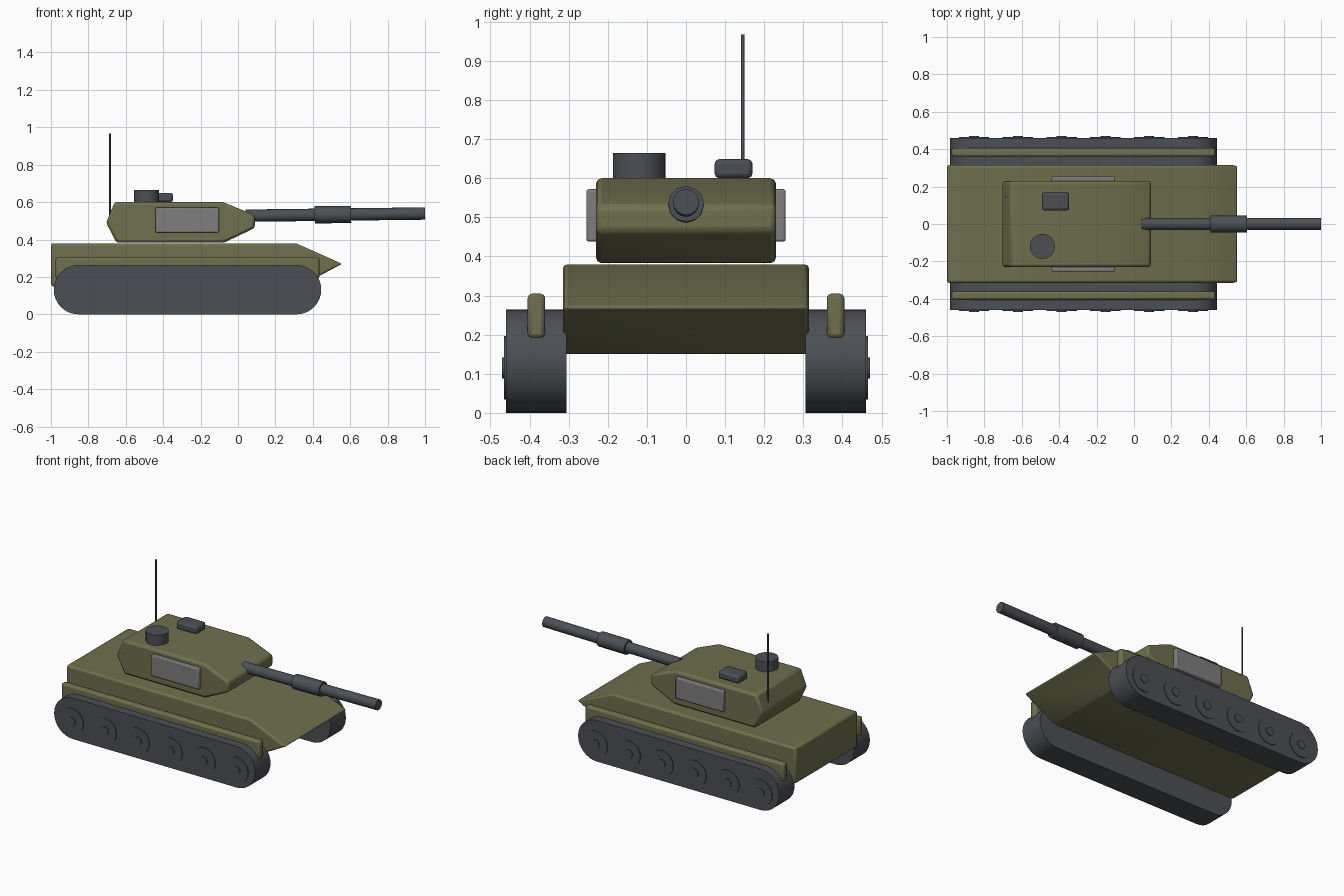
import bpy
import bmesh
import math
from mathutils import Matrix, Vector

cube = bpy.data.objects.get("Cube")
if cube:
    bpy.data.objects.remove(cube, do_unlink=True)


def material(name, rgb):
    mat = bpy.data.materials.new(name)
    mat.use_nodes = True
    mat.diffuse_color = (*rgb, 1)
    mat.node_tree.nodes["Principled BSDF"].inputs["Base Color"].default_value = (*rgb, 1)
    return mat


OLIVE = material("olive paint", (0.16, 0.16, 0.075))
DARK = material("dark steel", (0.072, 0.078, 0.09))
GREY = material("plain grey", (0.21, 0.21, 0.21))


def finish(name, bm, mat, bevel=0, segments=2):
    bmesh.ops.recalc_face_normals(bm, faces=bm.faces)
    mesh = bpy.data.meshes.new(name)
    bm.to_mesh(mesh)
    bm.free()
    mesh.materials.append(mat)
    obj = bpy.data.objects.new(name, mesh)
    bpy.context.collection.objects.link(obj)
    if bevel:
        mod = obj.modifiers.new("Soft edges", 'BEVEL')
        mod.width = bevel
        mod.segments = segments
        mod.limit_method = 'ANGLE'
        mod.angle_limit = math.radians(25)
    bpy.ops.object.select_all(action='DESELECT')
    obj.select_set(True)
    bpy.context.view_layer.objects.active = obj
    bpy.ops.object.shade_smooth_by_angle(angle=math.radians(32))
    return obj


def extrude_profile(name, points, y0, y1, mat, bevel=0):
    """Extrude an (x, z) outline from y0 to y1."""
    bm = bmesh.new()
    face = bm.faces.new([bm.verts.new((x, y0, z)) for x, z in points])
    result = bmesh.ops.extrude_face_region(bm, geom=[face])
    verts = [v for v in result["geom"] if isinstance(v, bmesh.types.BMVert)]
    bmesh.ops.translate(bm, verts=verts, vec=(0, y1 - y0, 0))
    return finish(name, bm, mat, bevel)


def box(name, low, high, mat, bevel=0):
    outline = [(low[0], low[2]), (high[0], low[2]), (high[0], high[2]), (low[0], high[2])]
    return extrude_profile(name, outline, low[1], high[1], mat, bevel)


def rod(name, start, end, radius, mat, sides=32):
    """Cylinder between two points."""
    start, end = Vector(start), Vector(end)
    axis = end - start
    turn = axis.to_track_quat('Z', 'Y').to_matrix().to_4x4()
    bm = bmesh.new()
    bmesh.ops.create_cone(bm, cap_ends=True, segments=sides, radius1=radius, radius2=radius,
                          depth=axis.length,
                          matrix=Matrix.Translation((start + end) / 2) @ turn)
    return finish(name, bm, mat)


# Hull and turret
extrude_profile("hull", [(-1, 0.15), (-1, 0.38), (0.31, 0.38), (0.557, 0.27), (0.33, 0.15)],
                -0.315, 0.315, OLIVE, 0.012)
extrude_profile("turret", [(-0.65, 0.383), (-0.705, 0.49), (-0.66, 0.6), (-0.08, 0.6),
                           (0.09, 0.53), (0.09, 0.462), (-0.075, 0.383)],
                -0.23, 0.23, OLIVE, 0.014)

# Gun, raised slightly toward the muzzle
def bore(x):
    return (x, 0, 0.527 + 0.012 * x)

rod("gun_barrel", bore(0.04), bore(1.0), 0.033, DARK, 16)
rod("gun_sleeve", bore(0.41), bore(0.605), 0.046, DARK, 12)

# Roof fittings
rod("cupola", (-0.49, -0.12, 0.595), (-0.49, -0.12, 0.665), 0.067, DARK)
box("roof_hatch", (-0.492, 0.073, 0.6), (-0.347, 0.17, 0.649), DARK, 0.012)
rod("antenna", (-0.685, 0.145, 0.49), (-0.685, 0.145, 0.967), 0.005, DARK, 12)

# Track outline: two half circles joined by straight runs
R = 0.132
track = []
for centre, first in ((0.313, -90), (-0.853, 90)):
    for i in range(17):
        a = math.radians(first + i * 180 / 16)
        track.append((centre + R * math.cos(a), R + R * math.sin(a)))

# Running gear and side plates on both sides
for side, s in (("left", 1), ("right", -1)):
    extrude_profile(f"{side}_track", track, s * 0.305, s * 0.46, DARK)
    box(f"{side}_skirt", (-0.975, s * 0.36, 0.19), (0.435, s * 0.405, 0.305), OLIVE, 0.012)
    box(f"{side}_turret_panel", (-0.44, s * 0.225, 0.438), (-0.102, s * 0.255, 0.572), GREY, 0.006)
    for i in range(6):
        x = -0.855 + i * 0.234
        rod(f"{side}_wheel_{i + 1}", (x, s * 0.44, 0.115), (x, s * 0.465, 0.115), 0.081, DARK)
        rod(f"{side}_hub_{i + 1}", (x, s * 0.45, 0.115), (x, s * 0.471, 0.115), 0.027, DARK, 20)
